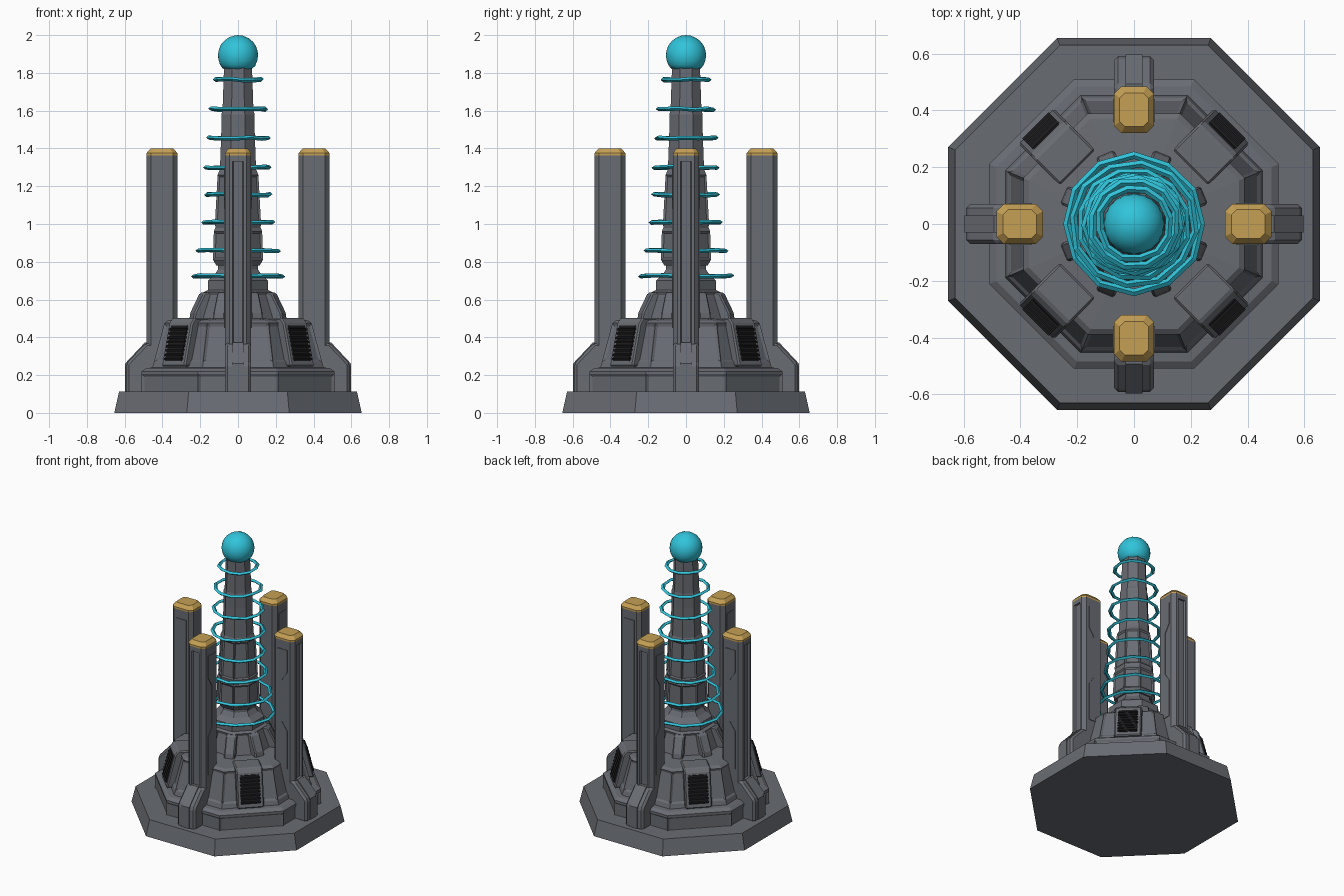
import bpy, bmesh, math, random
from mathutils import Matrix, Vector

if "Cube" in bpy.data.objects:
    bpy.data.objects.remove(bpy.data.objects["Cube"])

random.seed(4)


def material(name, rgb):
    m = bpy.data.materials.new(name)
    m.diffuse_color = (*rgb, 1)
    m.use_nodes = True
    m.node_tree.nodes["Principled BSDF"].inputs["Base Color"].default_value = m.diffuse_color
    return m


GREY = material("steel grey", (0.14, 0.15, 0.17))
BLACK = material("grille black", (0.012, 0.012, 0.014))
CYAN = material("energy cyan", (0.03, 0.55, 0.70))
GOLD = material("cap gold", (0.56, 0.35, 0.09))


def finish(name, bm, mat, angle=0.0, bevel=0.0):
    bmesh.ops.recalc_face_normals(bm, faces=bm.faces)
    me = bpy.data.meshes.new(name)
    bm.to_mesh(me)
    bm.free()
    me.materials.append(mat)
    ob = bpy.data.objects.new(name, me)
    bpy.context.collection.objects.link(ob)
    ob.rotation_euler.z = angle
    if bevel:
        mod = ob.modifiers.new("bevel", 'BEVEL')
        mod.width = bevel
        mod.segments = 1
    return ob


def loft(sections, closed=False):
    """Skin equal-length point loops; cap the ends, or join last to first."""
    bm = bmesh.new()
    loops = [[bm.verts.new(p) for p in s] for s in sections]
    n = len(loops[0])
    pairs = list(zip(loops, loops[1:])) + ([(loops[-1], loops[0])] if closed else [])
    for a, b in pairs:
        for i in range(n):
            j = (i + 1) % n
            bm.faces.new((a[i], a[j], b[j], b[i]))
    if not closed:
        bm.faces.new(loops[0][::-1])
        bm.faces.new(loops[-1])
    return bm


def octagon(apothem, z):
    r = apothem / math.cos(math.pi / 8)
    return [(r * math.cos(math.pi * (2 * i + 1) / 8),
             r * math.sin(math.pi * (2 * i + 1) / 8), z) for i in range(8)]


def tower(name, profile, panel=None):
    """Stacked octagons; panel=(zmin, zmax, inset, depth) recesses a band."""
    bm = loft([octagon(a, z) for a, z in profile])
    bm.normal_update()
    bmesh.ops.recalc_face_normals(bm, faces=bm.faces)
    if panel:
        z0, z1, inset, depth = panel
        band = [f for f in bm.faces if z0 < f.calc_center_median().z < z1
                and abs(f.normal.z) < 0.8]
        bmesh.ops.inset_individual(bm, faces=band, thickness=inset, depth=-depth)
    return finish(name, bm, GREY)


def prism(name, outline, y0, y1, angle, mat=GREY, bevel=0.0):
    """Radial (r, z) outline extruded sideways, then turned about z."""
    bm = loft([[(r, y, z) for r, z in outline] for y in (y0, y1)])
    return finish(name, bm, mat, angle, bevel)


# Octagonal base and stepped housing
tower("base_slab", [(0.655, 0), (0.63, 0.112)])
tower("lower_tier", [(0.51, 0.10), (0.51, 0.205)], (0.11, 0.2, 0.018, 0.008))
tower("tier_rim", [(0.51, 0.205), (0.51, 0.22), (0.485, 0.237), (0.455, 0.24)])
tower("sloped_housing", [(0.455, 0.235), (0.445, 0.27), (0.39, 0.475),
                         (0.37, 0.49), (0.24, 0.50)], (0.3, 0.45, 0.02, 0.008))
tower("neck", [(0.225, 0.49), (0.18, 0.64), (0.15, 0.655)], (0.5, 0.62, 0.02, 0.01))

# Central column with stepped collars
tower("column_foot", [(0.16, 0.64), (0.16, 0.70), (0.125, 0.73), (0.105, 0.76),
                      (0.105, 0.79)])
tower("column_lower", [(0.115, 0.78), (0.132, 0.81), (0.128, 0.96), (0.12, 0.98)],
      (0.82, 0.95, 0.014, 0.007))
tower("column_middle", [(0.118, 0.97), (0.122, 1.0), (0.108, 1.26), (0.095, 1.29)],
      (1.02, 1.25, 0.014, 0.007))
tower("column_upper", [(0.096, 1.28), (0.088, 1.5), (0.088, 1.58),
                       (0.082, 1.6), (0.074, 1.83)])

# Glowing bulb on top
bm = bmesh.new()
bmesh.ops.create_icosphere(bm, subdivisions=3, radius=0.107,
                           matrix=Matrix.Translation((0, 0, 1.893)))
for v in bm.verts:
    v.co.z = max(v.co.z, 1.82)
for f in bm.faces:
    f.smooth = True
finish("bulb", bm, CYAN)

# Floating coil rings, slightly irregular
RINGS = [(0.725, 0.25), (0.86, 0.225), (1.01, 0.2), (1.155, 0.184),
         (1.30, 0.18), (1.455, 0.17), (1.608, 0.16), (1.765, 0.135)]
for k, (z, r) in enumerate(RINGS):
    sections = []
    for i in range(12):
        a = math.tau * i / 12 + k * 0.4
        dr, dz = random.uniform(-0.004, 0.004), random.uniform(-0.004, 0.004)
        sections.append([((r + dr + u) * math.cos(a), (r + dr + u) * math.sin(a), z + dz + w)
                         for u, w in ((0.002, 0), (-0.012, 0.011), (-0.024, 0), (-0.012, -0.011))])
    finish(f"ring_{k + 1}", loft(sections, True), CYAN)

# Eight braces leaning on the neck
for k in range(8):
    prism("neck_brace", [(0.15, 0.49), (0.268, 0.49), (0.262, 0.53), (0.208, 0.635),
                         (0.15, 0.645)], -0.035, 0.035, math.pi * (2 * k + 1) / 8, bevel=0.008)

# Pylon cross-section with chamfered corners and an outer groove
HALF = [(0.32, 0.045), (0.345, 0.07), (0.46, 0.07), (0.485, 0.045),
        (0.485, 0.03), (0.472, 0.024)]
CROSS = HALF + [(x, -y) for x, y in reversed(HALF)]
SOLID = HALF[:4] + [(x, -y) for x, y in reversed(HALF[:4])]


def slice_at(shape, z, s=1.0):
    return [(0.4025 + (x - 0.4025) * s, y * s, z) for x, y in shape]


for k in range(4):
    ang = k * math.pi / 2
    finish("pylon_shaft", loft([slice_at(CROSS, 0.25), slice_at(CROSS, 1.34)]), GREY, ang)
    finish("pylon_collar", loft([slice_at(SOLID, 1.33), slice_at(SOLID, 1.362)]), GREY, ang)
    finish("pylon_cap", loft([slice_at(SOLID, 1.362), slice_at(SOLID, 1.375),
                              slice_at(SOLID, 1.40, 0.72)]), GOLD, ang)
    # Buttress foot with a raised spine
    prism("pylon_foot", [(0.32, 0.10), (0.592, 0.10), (0.592, 0.26), (0.487, 0.37),
                         (0.32, 0.37)], -0.07, 0.07, ang, bevel=0.014)
    prism("foot_spine", [(0.5, 0.112), (0.597, 0.112), (0.597, 0.262), (0.494, 0.372),
                         (0.47, 0.372)], -0.03, 0.03, ang)
    # Stepped side panels
    for s in (-1, 1):
        prism("pylon_side_panel", [(0.36, 0.45), (0.44, 0.45), (0.44, 0.72), (0.40, 0.78),
                                   (0.40, 1.08), (0.44, 1.14), (0.44, 1.30), (0.36, 1.30)],
              s * 0.069, s * 0.074, ang)

# Vent boxes on the diagonals
for k in range(4):
    ang = math.pi / 4 + k * math.pi / 2
    prism("vent_box", [(0.28, 0.245), (0.488, 0.245), (0.482, 0.27), (0.432, 0.475),
                       (0.41, 0.502), (0.28, 0.502)], -0.088, 0.088, ang, bevel=0.008)
    prism("vent_grille", [(0.47, 0.275), (0.486, 0.275), (0.440, 0.462), (0.424, 0.462)],
          -0.06, 0.06, ang, BLACK)
    for i in range(8):
        z = 0.283 + i * 0.0225
        r = 0.484 - (z - 0.275) * 0.246
        prism("vent_slat", [(r - 0.01, z), (r + 0.009, z - 0.003), (r + 0.009, z + 0.005),
                            (r - 0.01, z + 0.012)], -0.065, 0.065, ang, BLACK)
